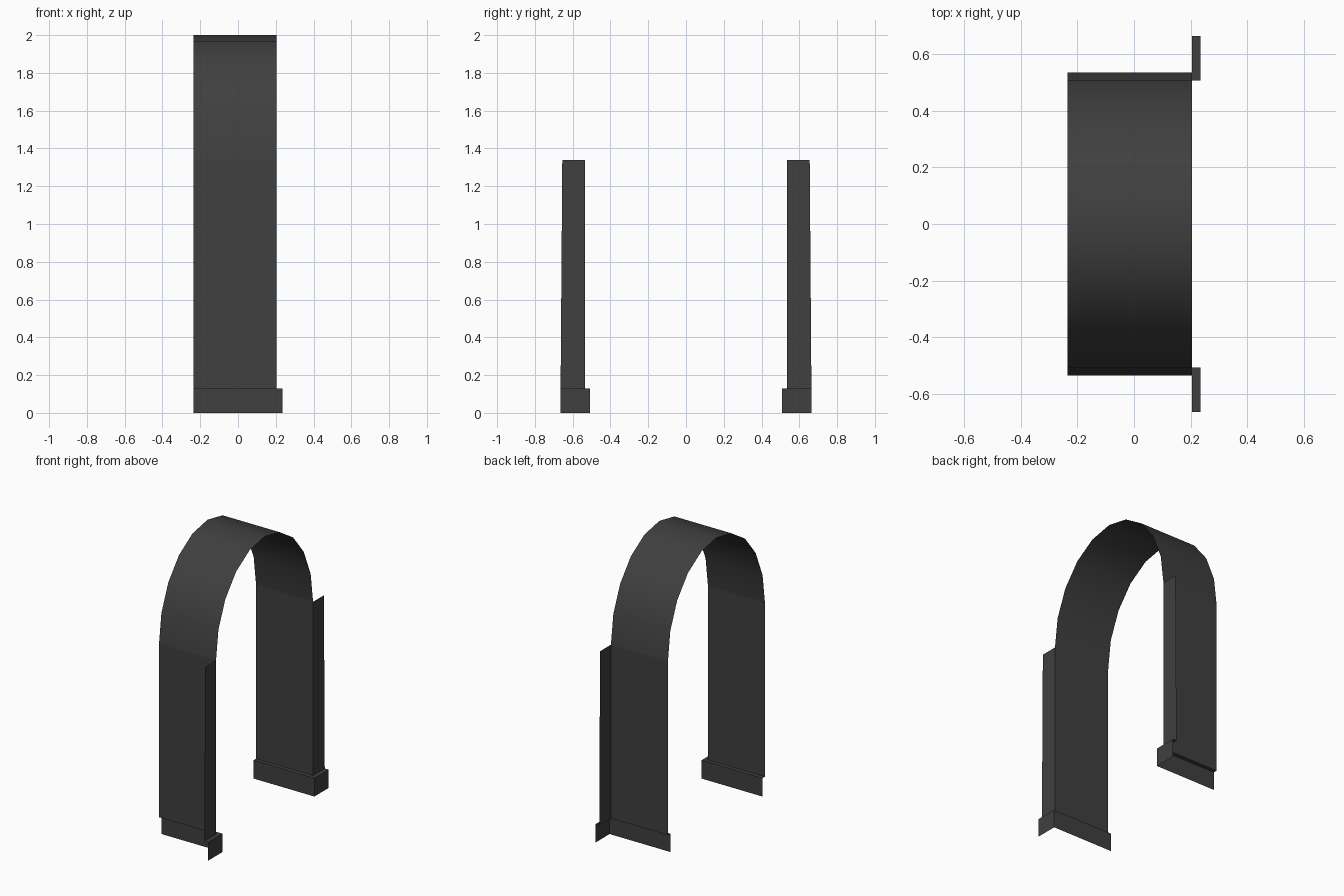
import bpy, math

if "Cube" in bpy.data.objects:
    bpy.data.objects.remove(bpy.data.objects["Cube"])

# Key sizes
XB, XF, XP = -0.235, 0.205, 0.235      # back edge, wall front, skirting front
YI, YS, YO = 0.535, 0.507, 0.664       # lining, skirting inner face, outer edge
ZB, ZS, R = 0.128, 1.34, 0.66          # skirting top, springing height, arch rise

paint = bpy.data.materials.new("charcoal_paint")
paint.diffuse_color = (0.05, 0.05, 0.05, 1)
paint.use_nodes = True
paint.node_tree.nodes["Principled BSDF"].inputs["Base Color"].default_value = paint.diffuse_color


def mesh_part(name, verts, faces, smooth=False):
    me = bpy.data.meshes.new(name)
    me.from_pydata(verts, [], faces)
    me.materials.append(paint)
    for p in me.polygons:
        p.use_smooth = smooth
    ob = bpy.data.objects.new(name, me)
    bpy.context.collection.objects.link(ob)
    return ob


def ribbon(name, path_a, path_b, flip=False, smooth=False):
    """Strip of quads between two matching point paths."""
    n = len(path_a)
    faces = [(i, i + 1, n + i + 1, n + i) for i in range(n - 1)]
    if flip:
        faces = [f[::-1] for f in faces]
    return mesh_part(name, path_a + path_b, faces, smooth)


# Arched soffit: half ellipse of ten segments
arc = [(-YI * math.cos(math.pi * i / 10), ZS + R * math.sin(math.pi * i / 10))
       for i in range(11)]
ribbon("arch_soffit", [(XB, y, z) for y, z in arc],
       [(XF, y, z) for y, z in arc], smooth=True)

for side, s in (("left", -1), ("right", 1)):
    flip = s > 0
    # Flat side lining and the narrow wall face in front of it
    ribbon(side + "_lining", [(XB, s * YI, ZB), (XB, s * YI, ZS)],
           [(XF, s * YI, ZB), (XF, s * YI, ZS)], flip)
    ribbon(side + "_front_trim", [(XF, s * YI, ZB), (XF, s * YI, ZS)],
           [(XF, s * YO, ZB), (XF, s * (YO - 0.009), ZS)], flip)
    # L-shaped skirting: upright face plus top ledge
    outer = [(XB, s * YS), (XP, s * YS), (XP, s * YO)]
    inner = [(XB, s * YI), (XF, s * YI), (XF, s * YO)]
    ribbon(side + "_skirting_face", [(x, y, 0) for x, y in outer],
           [(x, y, ZB) for x, y in outer], not flip)
    ribbon(side + "_skirting_ledge", [(x, y, ZB) for x, y in outer],
           [(x, y, ZB) for x, y in inner], not flip)
